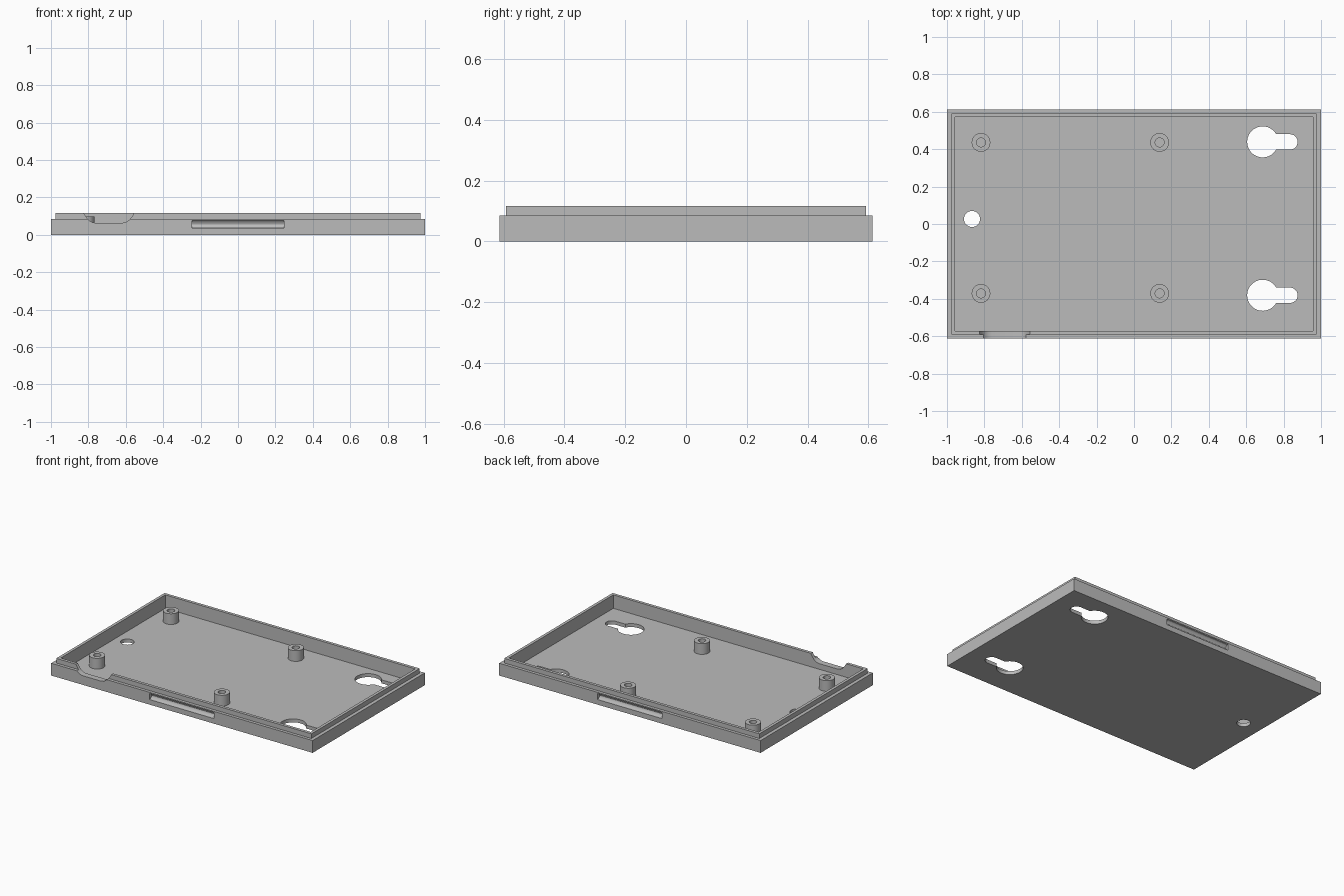
import bpy, bmesh
from math import sin, cos, asin, pi

if "Cube" in bpy.data.objects:
    bpy.data.objects.remove(bpy.data.objects["Cube"], do_unlink=True)

grey = bpy.data.materials.new("plain grey")
grey.use_nodes = True
colour = (0.5, 0.5, 0.5, 1)
grey.diffuse_color = colour
grey.node_tree.nodes["Principled BSDF"].inputs["Base Color"].default_value = colour


def loft(name, loops, closed=False):
    """Skin matching point loops; cap the ends unless the skin is closed."""
    bm = bmesh.new()
    rings = [[bm.verts.new(p) for p in loop] for loop in loops]
    pairs = list(zip(rings, rings[1:]))
    if closed:
        pairs.append((rings[-1], rings[0]))
    else:
        bm.faces.new(rings[0])
        bm.faces.new(rings[-1])
    for a, b in pairs:
        for i in range(len(a)):
            j = (i + 1) % len(a)
            bm.faces.new((a[i], a[j], b[j], b[i]))
    bmesh.ops.recalc_face_normals(bm, faces=bm.faces[:])
    mesh = bpy.data.meshes.new(name)
    bm.to_mesh(mesh)
    bm.free()
    mesh.materials.append(grey)
    ob = bpy.data.objects.new(name, mesh)
    bpy.context.collection.objects.link(ob)
    return ob


def arc(cx, cy, r, start, end, n):
    steps = [start + (end - start) * i / n for i in range(n + 1)]
    return [(cx + r * cos(a), cy + r * sin(a)) for a in steps]


def circle(cx, cy, r, n=32):
    return arc(cx, cy, r, 0, 2 * pi, n)[:-1]


def at_z(outline, z):
    return [(x, y, z) for x, y in outline]


def rectangle(x, y, z):
    return [(-x, -y, z), (x, -y, z), (x, y, z), (-x, y, z)]


def smooth(ob):
    bpy.ops.object.select_all(action="DESELECT")
    ob.select_set(True)
    bpy.context.view_layer.objects.active = ob
    bpy.ops.object.shade_smooth_by_angle(angle=pi / 6)


def cut(target, cutter):
    cutter.hide_render = True
    mod = target.modifiers.new("cut", "BOOLEAN")
    mod.operation = "DIFFERENCE"
    mod.solver = "EXACT"
    mod.object = cutter
    bpy.context.view_layer.objects.active = target
    bpy.ops.object.modifier_apply(modifier=mod.name)
    bpy.data.objects.remove(cutter, do_unlink=True)


# Tray with a thin floor and a stepped rim
FLOOR, STEP, TOP = 0.024, 0.085, 0.117
tray = loft("tray", [
    rectangle(1, 0.613, 0), rectangle(1, 0.613, STEP),
    rectangle(0.976, 0.592, STEP), rectangle(0.976, 0.592, TOP),
    rectangle(0.956, 0.571, TOP), rectangle(0.956, 0.571, FLOOR)])

# Keyhole hangers through the floor
big, slot, kx = 0.083, 0.041, 0.688
neck = asin(slot / big)
for ky in (0.439, -0.381):
    outline = (arc(kx, ky, big, neck, 2 * pi - neck, 36)
               + arc(0.834, ky, slot, -pi / 2, pi / 2, 16))
    cut(tray, loft("keyhole_cutter", [at_z(outline, -0.1), at_z(outline, 0.06)]))

# Small round hole through the floor
hole = circle(-0.866, 0.027, 0.043)
cut(tray, loft("hole_cutter", [at_z(hole, -0.1), at_z(hole, 0.06)]))

# Rounded cable notch in the front wall
half = [(0.135, 0.13), (0.135, TOP), (0.122, 0.095), (0.108, 0.078),
        (0.09, 0.067), (0.07, 0.063)]
profile = half + [(-x, z) for x, z in reversed(half)]
cut(tray, loft("notch_cutter", [[(x - 0.69, y, z) for x, z in profile]
                                for y in (-0.7, -0.5)]))

# Long snap grooves in the front and back walls
for side in (-1, 1):
    groove = circle(side * 0.613, 0.056, 0.021, 12)
    cut(tray, loft("groove_cutter", [[(x, y, z) for y, z in groove]
                                     for x in (-0.247, 0.247)]))
smooth(tray)

# Hollow mounting posts
for side, px in (("right", -0.818), ("left", 0.137)):
    for end, py in (("back", 0.436), ("front", -0.371)):
        inner, outer = circle(px, py, 0.024), circle(px, py, 0.05)
        smooth(loft(f"{end}_{side}_post", [
            at_z(outer, FLOOR), at_z(outer, 0.098),
            at_z(inner, 0.098), at_z(inner, FLOOR)], closed=True))
